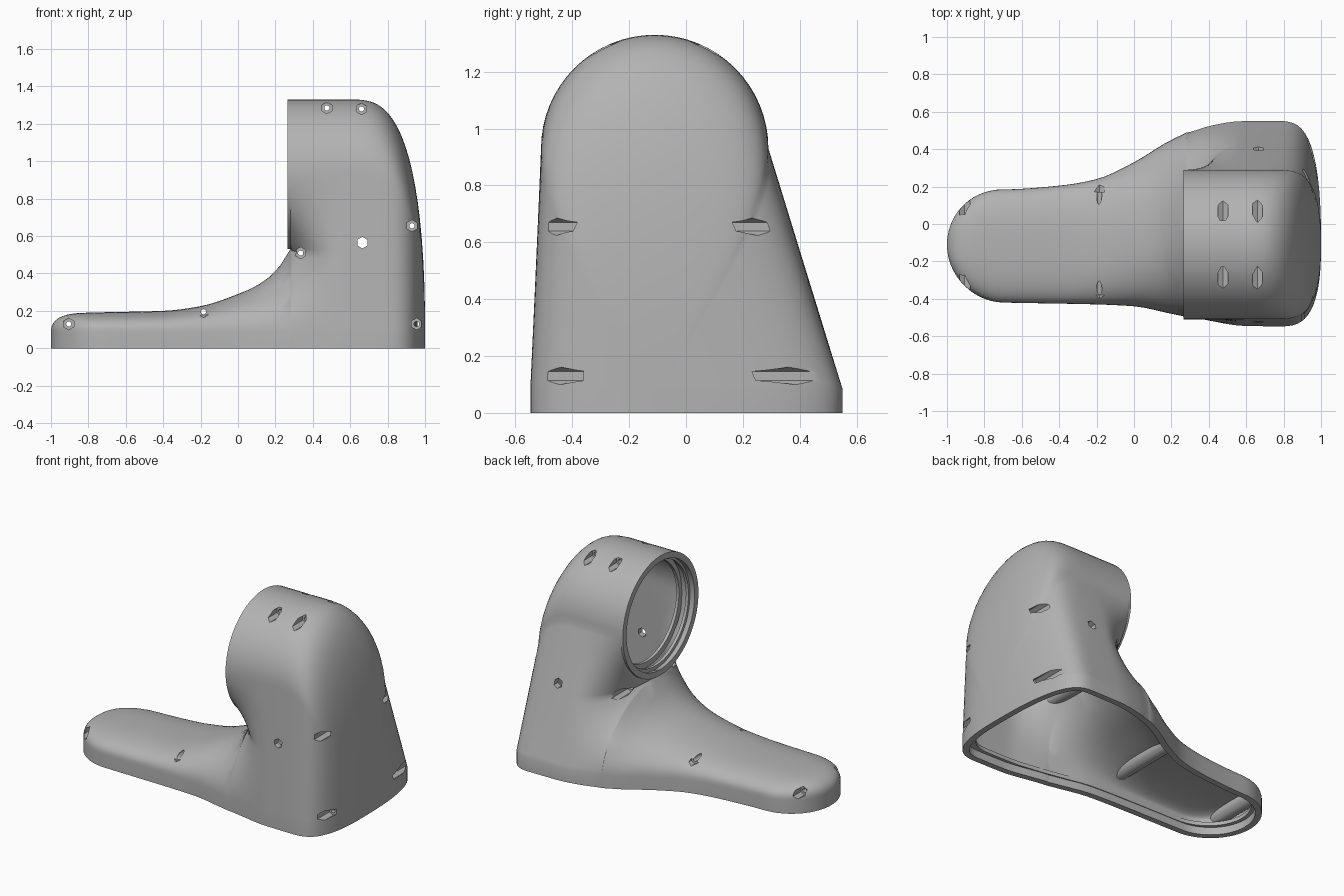
import bpy, bmesh, math
from mathutils import Matrix

cube = bpy.data.objects.get("Cube")
if cube:
    bpy.data.objects.remove(cube)

MID, BASE, RING, HUB, NECK = -0.11, 0.085, 0.4, 0.93, 0.28
WALL, COLLAR_X = 0.04, 0.265

grey = bpy.data.materials.new("plain grey")
grey.use_nodes = True
grey.diffuse_color = (0.45, 0.45, 0.45, 1)
grey.node_tree.nodes["Principled BSDF"].inputs["Base Color"].default_value = (0.45, 0.45, 0.45, 1)


def curve(pts):
    """Smooth curve through (x, value) points without overshoot."""
    d = [(b[1] - a[1]) / (b[0] - a[0]) for a, b in zip(pts, pts[1:])]
    m = [d[0]] + [2 * a * b / (a + b) if a * b > 0 else 0 for a, b in zip(d, d[1:])] + [d[-1]]

    def f(x):
        i = max([0] + [k for k in range(len(d)) if pts[k][0] <= x])
        h = pts[i + 1][0] - pts[i][0]
        t = (x - pts[i][0]) / h
        return ((1 + 2 * t) * (1 - t) ** 2 * pts[i][1] + t * (1 - t) ** 2 * h * m[i]
                + t * t * (3 - 2 * t) * pts[i + 1][1] + t * t * (t - 1) * h * m[i + 1])
    return f


side_left = curve([(-1, .19), (-.7, .185), (-.4, .205), (-.2, .24), (0, .33),
                   (.2, .45), (.4, .53), (.6, .55), (1, .551)])
side_right = curve([(-1, -.41), (-.7, -.42), (-.2, -.43), (0, -.44), (.2, -.48),
                    (.4, -.52), (.6, -.545), (1, -.55)])
foot_top = curve([(-1, .185), (-.7, .193), (-.4, .2), (-.2, .225), (0, .29),
                  (.1, .335), (.2, .41), (NECK, HUB - RING)])


def cap(t, p, q):
    t = min(max(t, 0), 1)
    return max(1 - t ** p, 0) ** (1 / q)


def heel_cap(x):
    return cap((x - .75) / .25, 3.5, 2.5)


def half_width(x, s):
    w = abs((side_left if s > 0 else side_right)(x) - MID)
    return w * cap((-x - .7) / .3, 2, 2) * heel_cap(x)


LOW, UP = 16, 32


def foot_half(x, s):
    """Half section of the foot, from the floor to the ridge."""
    w = half_width(x, s)
    h = BASE + (foot_top(x) - BASE) * cap((-x - .8) / .2, 3, 2.5)
    n = 2.6 - 0.8 * max(0, (x + .3) / .58)
    pts = [(w, 0)]
    for k in range(LOW):
        a = math.pi / 2 * k / (LOW - 1)
        c = 0 if k == LOW - 1 else math.cos(a)
        pts.append((w * c ** (2 / n), BASE + (h - BASE) * math.sin(a) ** (2 / n)))
    return pts


def ring_half():
    """Half circle of the collar, from its bottom to its crown."""
    out = []
    for k in range(UP + 1):
        a = math.pi * (k / UP - .5)
        out.append((0 if k in (0, UP) else RING * math.cos(a), HUB + RING * math.sin(a)))
    return out


def body_half(x, s):
    """Half section of the ankle: pinched at the neck, an arch further back."""
    w, r = half_width(x, s), RING * heel_cap(x)
    height = .08 + 1.25 * cap((x - .6) / .4, 3, 2.3)
    scale = (height - BASE) / (HUB + RING - BASE)
    zs = [BASE + (.5 - BASE) * k / (LOW - 1) for k in range(LOW)]
    zs += [.5 + (HUB - .5) * k / (UP // 2) for k in range(1, UP // 2 + 1)]
    arch = [(w, 0)] + [(w + (r - w) * (z - BASE) / (HUB - BASE), z) for z in zs]
    arch += [(d * r / RING, z) for d, z in ring_half()[UP // 2 + 1:]]
    arch = [(d, z if z <= BASE else BASE + (z - BASE) * scale) for d, z in arch]
    key = foot_half(NECK, s) + ring_half()[1:]
    t = min((x - NECK) / .28, 1)
    b = math.sqrt(1 - (1 - t) ** 2)
    return [(k[0] + (a[0] - k[0]) * b, k[1] + (a[1] - k[1]) * b) for k, a in zip(key, arch)]


def loft(bm, rows):
    vs = [[bm.verts.new(p) for p in row] for row in rows]
    for a, b in zip(vs, vs[1:]):
        for i in range(len(a) - 1):
            bm.faces.new((a[i], b[i], b[i + 1], a[i + 1]))


def finish(name, bm):
    me = bpy.data.meshes.new(name)
    bm.to_mesh(me)
    bm.free()
    me.materials.append(grey)
    ob = bpy.data.objects.new(name, me)
    bpy.context.collection.objects.link(ob)
    return ob


def activate(ob):
    bpy.ops.object.select_all(action='DESELECT')
    ob.select_set(True)
    bpy.context.view_layer.objects.active = ob


def apply(ob, kind, **settings):
    activate(ob)
    mod = ob.modifiers.new(kind, kind)
    for key, value in settings.items():
        setattr(mod, key, value)
    bpy.ops.object.modifier_apply(modifier=mod.name)


def rod(bm, x, z, y0, y1, r, sides):
    """Cylinder along y."""
    m = Matrix.Translation((x, (y0 + y1) / 2, z)) @ Matrix.Rotation(math.pi / 2, 4, 'X')
    bmesh.ops.create_cone(bm, cap_ends=True, segments=sides, radius1=r, radius2=r,
                          depth=abs(y1 - y0), matrix=m)


# Boot surface: foot, ankle and collar strips on both sides
bm = bmesh.new()
foot_xs = [-1 + (NECK + 1) * (1 - math.cos(math.pi / 2 * i / 36)) for i in range(37)]
body_xs = [NECK + (1 - NECK) * (1 - math.cos(math.pi * i / 40)) / 2 for i in range(41)]
foot_xs[-1], body_xs[-1] = NECK, 1
for s in (1, -1):
    def row(x, half):
        return [(x, MID + s * d, z) for d, z in half]
    loft(bm, [row(x, foot_half(x, s)) for x in foot_xs])
    loft(bm, [row(x, body_half(x, s)) for x in body_xs])
    loft(bm, [row(COLLAR_X, ring_half()), row(NECK, ring_half())])
bmesh.ops.remove_doubles(bm, verts=bm.verts, dist=1e-4)
bmesh.ops.dissolve_degenerate(bm, edges=bm.edges, dist=1e-5)
bmesh.ops.holes_fill(bm, edges=[e for e in bm.edges if e.is_boundary], sides=0)
bmesh.ops.recalc_face_normals(bm, faces=bm.faces)
bm.normal_update()

# Slightly shrunken solid that trims the inner parts
solid_bm = bm.copy()
shifts = [(v, v.normal * .004) for v in solid_bm.verts]
for v, shift in shifts:
    v.co -= shift
trim = finish("trim_helper", solid_bm)
trim.hide_render = True

# Hollow shell
bmesh.ops.delete(bm, geom=[f for f in bm.faces if len(f.verts) > 4], context='FACES_ONLY')
shell = finish("boot_shell", bm)
apply(shell, 'SOLIDIFY', thickness=WALL, offset=-1)

# Screw posts, bores and hexagonal pockets: x, z, left floor, right floor
screws = [(.475, 1.285, .02, -.23), (.66, 1.28, .01, -.22), (.93, .655, .09, -.33),
          (.955, .13, .21, -.36), (.665, .565, .33, -.44), (.335, .51, .1, -.3),
          (-.185, .195, .17, -.38), (-.905, .13, .04, -.24)]
posts, bores, pockets = bmesh.new(), bmesh.new(), bmesh.new()
for x, z, left, right in screws:
    rod(posts, x, z, -.7, .7, .05, 24)
    rod(bores, x, z, -.8, .8, .014, 16)
    rod(pockets, x, z, left, .8, .031, 6)
    rod(pockets, x, z, -.8, right, .031, 6)
post = finish("screw_posts", posts)
bore = finish("bore_cutter", bores)
pocket = finish("pocket_cutter", pockets)
apply(post, 'BOOLEAN', operation='INTERSECT', solver='EXACT', object=trim)
for ob in (shell, post):
    for cutter in (bore, pocket):
        apply(ob, 'BOOLEAN', operation='DIFFERENCE', solver='EXACT', object=cutter)
for helper in (trim, bore, pocket):
    bpy.data.objects.remove(helper)

# Retaining rings inside the collar
rings = bmesh.new()
for x, inner in ((.3, .345), (.36, .33)):
    section = [(x, RING - .03), (x, inner), (x + .02, inner), (x + .02, RING - .03)]
    loft(rings, [[(px, MID + r * math.cos(a), HUB + r * math.sin(a)) for px, r in section + section[:1]]
                 for a in [2 * math.pi * i / 64 for i in range(65)]])
bmesh.ops.remove_doubles(rings, verts=rings.verts, dist=1e-5)
bmesh.ops.recalc_face_normals(rings, faces=rings.faces)
collar = finish("collar_rings", rings)

# Narrow ledge around the inside of the sole opening
ledge = bmesh.new()
for s in (1, -1):
    rows = []
    for x in foot_xs + body_xs[1:]:
        w = s * half_width(x, s)
        rows.append([(x * k, MID + w * j, z) for k, j, z in
                     ((.97, .94, .05), (.935, .86, .05), (.935, .86, .075), (.97, .94, .075), (.97, .94, .05))])
    loft(ledge, rows)
bmesh.ops.remove_doubles(ledge, verts=ledge.verts, dist=1e-5)
bmesh.ops.recalc_face_normals(ledge, faces=ledge.faces)
sole = finish("sole_ledge", ledge)

for ob in (shell, post, collar, sole):
    activate(ob)
    bpy.ops.object.shade_smooth_by_angle(angle=math.radians(32))
